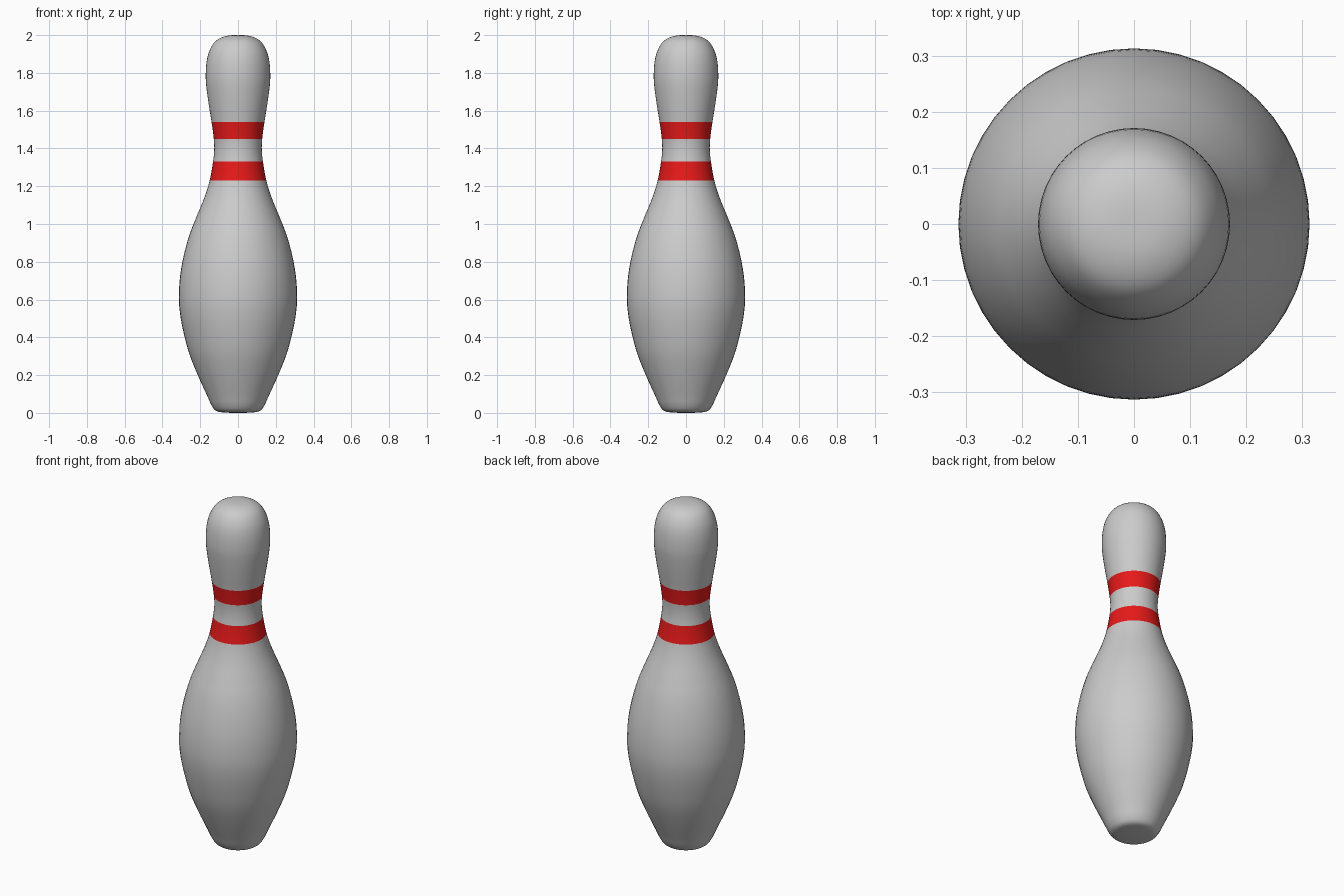
import bpy, bmesh, math
from mathutils import Vector

if "Cube" in bpy.data.objects:
    bpy.data.objects.remove(bpy.data.objects["Cube"])

SEGMENTS, STEPS = 48, 4
STRIPES = [(1.23, 1.33), (1.45, 1.54)]

# Silhouette control points (radius, height), base to crown
profile = [(0, 0), (0.07, 0.002), (0.115, 0.01), (0.14, 0.04), (0.163, 0.09),
           (0.213, 0.2), (0.257, 0.31), (0.287, 0.42), (0.306, 0.52), (0.313, 0.61),
           (0.307, 0.72), (0.288, 0.83), (0.258, 0.94), (0.219, 1.04),
           (0.178, 1.14), (0.15, 1.23), (0.132, 1.33), (0.126, 1.39), (0.128, 1.45),
           (0.14, 1.54), (0.156, 1.64), (0.168, 1.73), (0.171, 1.79),
           (0.166, 1.86), (0.15, 1.92), (0.117, 1.97), (0.065, 1.995), (0, 2.0)]


def smooth(points):
    """Catmull-Rom curve mirrored across the axis at both ends."""
    pts = [Vector(p) for p in points]
    ext = [Vector((-pts[1].x, pts[1].y))] + pts + [Vector((-pts[-2].x, pts[-2].y))]
    out = []
    for a, b, c, d in zip(ext, ext[1:], ext[2:], ext[3:]):
        for i in range(STEPS):
            t = i / STEPS
            out.append(0.5 * (2 * b + (c - a) * t + (2 * a - 5 * b + 4 * c - d) * t ** 2
                              + (3 * b - a - 3 * c + d) * t ** 3))
    return out + [pts[-1]]


def material(name, color):
    m = bpy.data.materials.new(name)
    m.diffuse_color = color
    m.use_nodes = True
    m.node_tree.nodes["Principled BSDF"].inputs["Base Color"].default_value = m.diffuse_color
    return m


# Lathe the silhouette
bm = bmesh.new()
verts = [bm.verts.new((p.x, 0, min(max(p.y, 0), 2))) for p in smooth(profile)]
edges = [bm.edges.new(pair) for pair in zip(verts, verts[1:])]
bmesh.ops.spin(bm, geom=verts + edges, cent=(0, 0, 0), axis=(0, 0, 1),
               angle=math.tau, steps=SEGMENTS, use_merge=True)
bmesh.ops.remove_doubles(bm, verts=bm.verts, dist=1e-5)
bmesh.ops.recalc_face_normals(bm, faces=bm.faces)

# Red neck stripes
for f in bm.faces:
    f.smooth = True
    z = f.calc_center_median().z
    f.material_index = int(any(lo < z < hi for lo, hi in STRIPES))

mesh = bpy.data.meshes.new("bowling_pin")
bm.to_mesh(mesh)
bm.free()
mesh.materials.append(material("grey_body", (0.8, 0.8, 0.8, 1)))
mesh.materials.append(material("red_stripe", (0.8, 0.01, 0.01, 1)))
pin = bpy.data.objects.new("bowling_pin", mesh)
bpy.context.collection.objects.link(pin)
